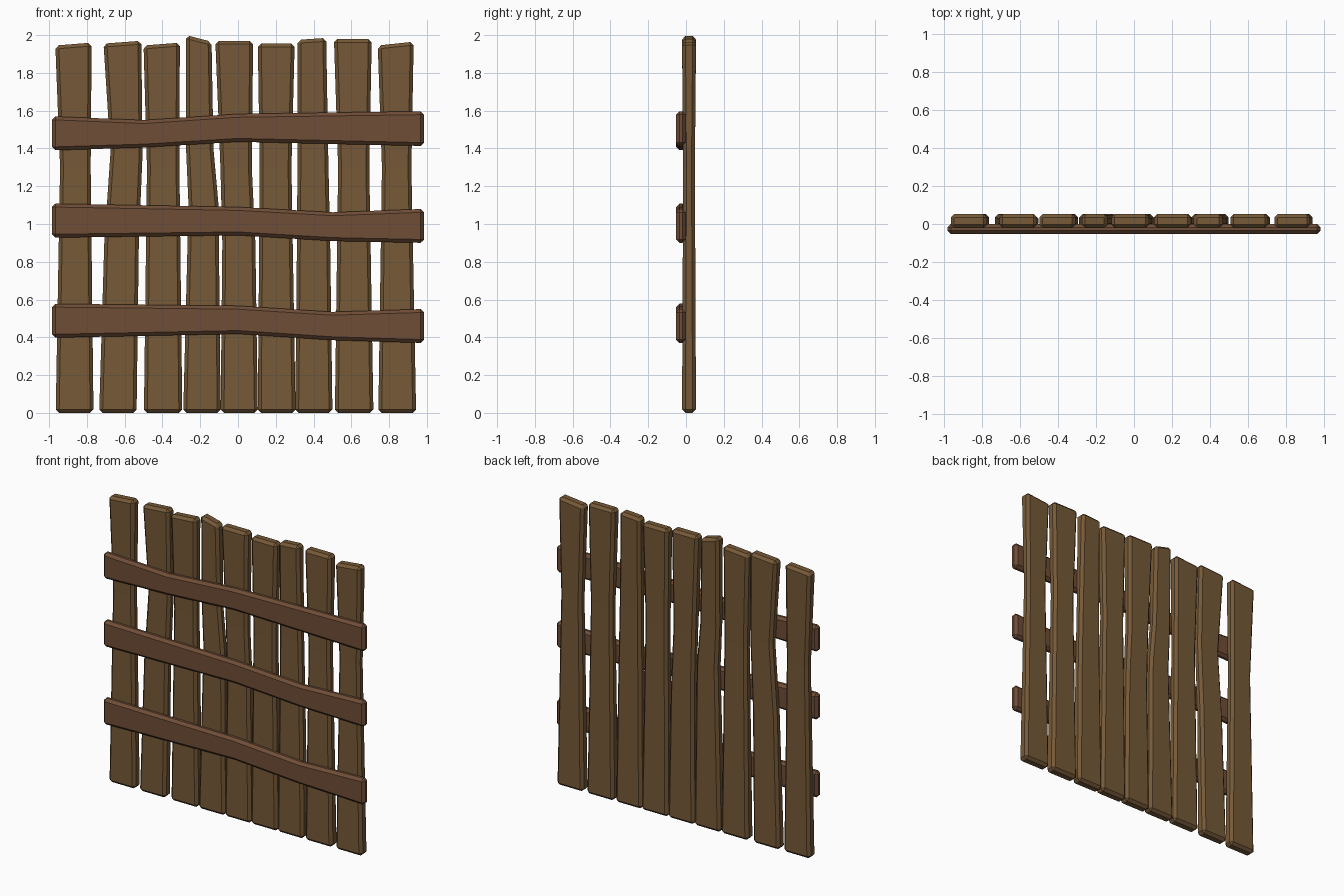
import bpy, bmesh

if "Cube" in bpy.data.objects:
    bpy.data.objects.remove(bpy.data.objects["Cube"])


def material(name, rgb):
    m = bpy.data.materials.new(name)
    m.diffuse_color = (*rgb, 1)
    m.use_nodes = True
    m.node_tree.nodes["Principled BSDF"].inputs["Base Color"].default_value = m.diffuse_color
    return m


plank_wood = material("plank_wood", (0.18, 0.10, 0.038))
rail_wood = material("rail_wood", (0.16, 0.075, 0.038))


def board(name, sections, mat):
    """Loft four-cornered cross sections into a closed, chamfered board."""
    bm = bmesh.new()
    rings = [[bm.verts.new(p) for p in s] for s in sections]
    bm.faces.new(rings[0])
    bm.faces.new(rings[-1])
    for a, b in zip(rings, rings[1:]):
        for i in range(4):
            j = (i + 1) % 4
            bm.faces.new((a[i], a[j], b[j], b[i]))
    bmesh.ops.recalc_face_normals(bm, faces=bm.faces[:])
    me = bpy.data.meshes.new(name)
    bm.to_mesh(me)
    bm.free()
    ob = bpy.data.objects.new(name, me)
    bpy.context.collection.objects.link(ob)
    me.materials.append(mat)
    bev = ob.modifiers.new("chamfer", 'BEVEL')
    bev.width = 0.018
    bev.segments = 1
    bev.limit_method = 'ANGLE'
    bev.angle_limit = 0.7


# Upright planks: (height, left x, right x) per level; the top level has
# separate left and right heights
planks = [
    [(0, -.965, -.765), (1.3, -.942, -.78), (1.945, 1.96, -.967, -.775)],
    [(0, -.735, -.537), (.9, -.708, -.525), (1.38, -.675, -.505), (1.955, 1.97, -.712, -.512)],
    [(0, -.498, -.295), (1.3, -.482, -.31), (1.945, 1.96, -.50, -.308)],
    [(0, -.29, -.092), (1.1, -.262, -.103), (1.4, -.275, -.13), (2.0, 1.965, -.275, -.14)],
    [(0, -.092, .105), (.9, -.083, .092), (1.3, -.093, .073), (1.97, 1.97, -.12, .08)],
    [(0, .105, .305), (1.3, .115, .283), (1.955, 1.955, .105, .30)],
    [(0, .303, .50), (.9, .312, .488), (1.35, .315, .478), (1.975, 1.985, .315, .467)],
    [(0, .513, .717), (1.3, .53, .695), (1.98, 1.98, .508, .708)],
    [(0, .743, .943), (1.3, .762, .918), (1.945, 1.965, .74, .93)],
]
for n, levels in enumerate(planks):
    sections = []
    for k, lv in enumerate(levels):
        zl, zr, l, r = lv if len(lv) == 4 else (lv[0], lv[0], lv[1], lv[2])
        inset = 0 if k in (0, len(levels) - 1) else 0.006  # thinner waist
        f, b = -.021 + inset, .053 - inset
        sections.append([(l, f, zl), (r, f, zr), (r, b, zr), (l, b, zl)])
    board(f"plank_{n + 1}", sections, plank_wood)

# Cross rails: (x, bottom z, top z) per station
rails = {
    "upper_rail": [(-.985, 1.39, 1.57), (-.5, 1.405, 1.55), (0, 1.435, 1.583), (.985, 1.413, 1.597)],
    "middle_rail": [(-.985, .928, 1.108), (0, .94, 1.09), (.5, .91, 1.062), (.985, .90, 1.08)],
    "lower_rail": [(-.985, .398, .578), (0, .418, .567), (.5, .385, .535), (.985, .37, .55)],
}
for name, stations in rails.items():
    board(name, [[(x, -.053, lo), (x, -.001, lo), (x, -.001, hi), (x, -.053, hi)]
                 for x, lo, hi in stations], rail_wood)
